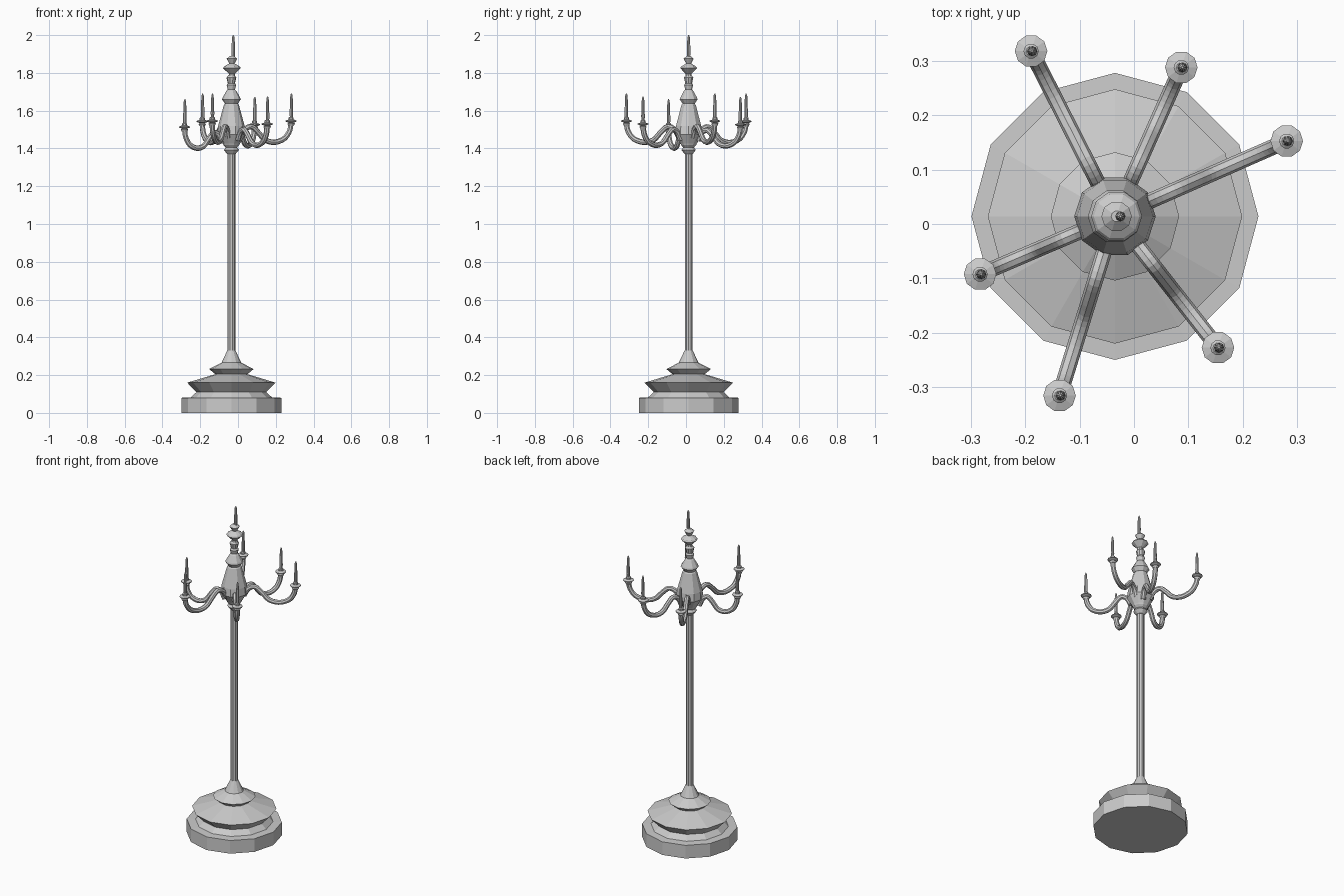
import bpy, bmesh, math
from mathutils import Vector

if "Cube" in bpy.data.objects:
    bpy.data.objects.remove(bpy.data.objects["Cube"])

CX, CY = -0.035, 0.014   # axis of the stand


def finish(name, bm):
    bmesh.ops.recalc_face_normals(bm, faces=bm.faces[:])
    me = bpy.data.meshes.new(name)
    bm.to_mesh(me)
    bm.free()
    ob = bpy.data.objects.new(name, me)
    bpy.context.collection.objects.link(ob)
    return ob


def skin(bm, rings):
    n = len(rings[0])
    for a, b in zip(rings, rings[1:]):
        for i in range(n):
            j = (i + 1) % n
            bm.faces.new((a[i], a[j], b[j], b[i]))
    bm.faces.new(rings[0])
    bm.faces.new(rings[-1])


def lathe(name, profile, sides, x, y, z=0.0):
    bm = bmesh.new()
    rings = []
    for r, h in profile:
        rings.append([bm.verts.new((x + r * math.cos(math.tau * i / sides),
                                    y + r * math.sin(math.tau * i / sides), z + h))
                      for i in range(sides)])
    skin(bm, rings)
    return finish(name, bm)


def smooth_path(pts, steps=4):
    # Catmull-Rom through the control points
    p = [Vector(q) for q in pts]
    p = [2 * p[0] - p[1]] + p + [2 * p[-1] - p[-2]]
    out = []
    for i in range(1, len(p) - 2):
        for s in range(steps):
            t = s / steps
            a, b, c, d = p[i - 1:i + 3]
            out.append(0.5 * (2 * b + (c - a) * t + (2 * a - 5 * b + 4 * c - d) * t * t
                              + (3 * b - a - 3 * c + d) * t ** 3))
    return out + [p[-2]]


def arm_tube(name, path, radius, angle, dz, sides=8):
    # sweep a round section along a path in the (radial, z) plane
    bm = bmesh.new()
    out = Vector((math.cos(angle), math.sin(angle), 0))
    side = Vector((-math.sin(angle), math.cos(angle), 0))
    up = Vector((0, 0, 1))
    rings = []
    for i, q in enumerate(path):
        t = (path[min(i + 1, len(path) - 1)] - path[max(i - 1, 0)]).normalized()
        normal = out * -t.y + up * t.x
        c = Vector((CX, CY, dz)) + out * q.x + up * q.y
        rings.append([bm.verts.new(c + radius * (normal * math.cos(math.tau * k / sides)
                                                 + side * math.sin(math.tau * k / sides)))
                      for k in range(sides)])
    skin(bm, rings)
    return finish(name, bm)


# stepped base
lathe("base", [(0.264, 0), (0.264, 0.08), (0.215, 0.082), (0.185, 0.11), (0.234, 0.16),
               (0.085, 0.205), (0.118, 0.232), (0.052, 0.266), (0.022, 0.33)], 12, CX, CY)
# pole
lathe("pole", [(0.021, 0.32), (0.021, 1.39)], 10, CX, CY)
# turned hub and finial
lathe("hub", [(0.022, 1.37), (0.04, 1.392), (0.03, 1.405), (0.042, 1.418), (0.045, 1.425),
              (0.075, 1.475), (0.07, 1.52), (0.04, 1.63), (0.034, 1.637), (0.05, 1.66),
              (0.046, 1.67), (0.026, 1.705), (0.019, 1.712), (0.025, 1.735), (0.019, 1.745),
              (0.026, 1.775), (0.018, 1.785)], 10, CX, CY)
lathe("finial", [(0.018, 1.78), (0.016, 1.795), (0.047, 1.825), (0.042, 1.833),
                 (0.014, 1.85), (0.028, 1.875), (0.01, 1.89)], 10, CX + 0.003, CY)
CANDLE = [(0.008, 0), (0.0095, 0.04), (0.008, 0.10), (0.006, 0.135), (0.002, 0.146)]
lathe("top_candle", [(r, h * 0.82) for r, h in CANDLE], 8, CX + 0.01, CY, 1.88)

# six arms: angle in degrees, reach
ARMS = [(116.9, 0.341), (66, 0.30), (23.7, 0.345), (-51.9, 0.307), (-107.2, 0.345), (203.2, 0.27)]
SHAPE = [(0.055, 1.46), (0.08, 1.502), (0.118, 1.515), (0.155, 1.485), (0.195, 1.445),
         (0.25, 1.433), (0.305, 1.452), (0.335, 1.49), (0.345, 1.53)]
CUP = [(0.015, -0.022), (0.02, -0.012), (0.014, -0.007), (0.03, 0.0), (0.03, 0.004),
       (0.014, 0.01), (0.014, 0.02), (0.009, 0.024)]
for n, (deg, reach) in enumerate(ARMS):
    a = math.radians(deg)
    dz = (reach - 0.345) * 0.42
    f = (reach - 0.055) / 0.29
    path = smooth_path([(0.055 + (r - 0.055) * f, z) for r, z in SHAPE])
    arm_tube(f"arm_{n}", path, 0.0145, a, dz)
    x, y = CX + reach * math.cos(a), CY + reach * math.sin(a)
    lathe(f"cup_{n}", CUP, 10, x, y, 1.543 + dz)
    lathe(f"candle_{n}", CANDLE, 8, x + 0.002, y, 1.546 + dz)
